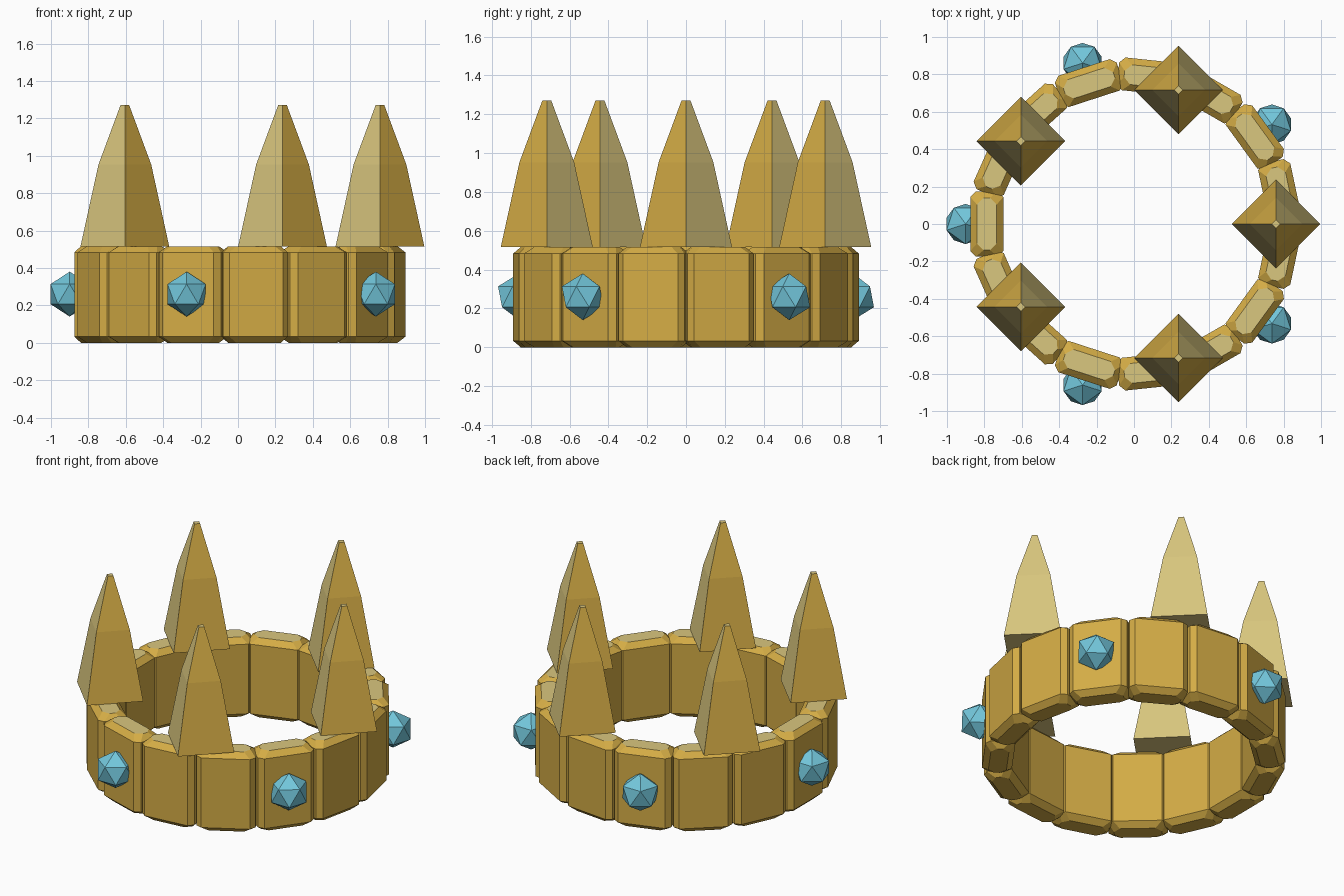
import bpy, bmesh
from math import cos, sin, radians, pi
from mathutils import Matrix

cube = bpy.data.objects.get("Cube")
if cube:
    bpy.data.objects.remove(cube, do_unlink=True)

CENTRE_X = 0.005


def material(name, rgb):
    m = bpy.data.materials.new(name)
    m.use_nodes = True
    m.diffuse_color = (*rgb, 1)
    bsdf = next(n for n in m.node_tree.nodes if n.type == 'BSDF_PRINCIPLED')
    bsdf.inputs["Base Color"].default_value = (*rgb, 1)
    return m


gold = material("gold", (0.658, 0.413, 0.06))
pale_gold = material("pale gold", (0.70, 0.57, 0.21))
gem_blue = material("gem blue", (0.17, 0.57, 0.71))


def make_object(name, bm, mats):
    bmesh.ops.recalc_face_normals(bm, faces=bm.faces)
    mesh = bpy.data.meshes.new(name)
    bm.to_mesh(mesh)
    bm.free()
    for m in mats:
        mesh.materials.append(m)
    obj = bpy.data.objects.new(name, mesh)
    bpy.context.collection.objects.link(obj)
    return obj


def loft(bm, rings):
    """Skin a stack of (outline, z) rings and cap both ends."""
    loops = [[bm.verts.new((x, y, z)) for x, y in pts] for pts, z in rings]
    n = len(loops[0])
    for a, b in zip(loops, loops[1:]):
        for i in range(n):
            j = (i + 1) % n
            bm.faces.new((a[i], a[j], b[j], b[i]))
    bm.faces.new(loops[0][::-1])
    return bm.faces.new(loops[-1])


def octagon(w, l, c):
    """Rectangle of half sizes w, l with corners cut by c."""
    return [(w, c - l), (w, l - c), (w - c, l), (c - w, l),
            (-w, l - c), (-w, c - l), (c - w, -l), (w - c, -l)]


def diamond(r):
    return [(r, 0), (0, r), (-r, 0), (0, -r)]


def place(obj, radius, degrees, z=0, turn=True):
    a = radians(degrees)
    obj.matrix_world = (Matrix.Translation((CENTRE_X + radius * cos(a), radius * sin(a), z))
                        @ Matrix.Rotation(a if turn else 0, 4, 'Z'))


# Band of chamfered blocks with pale tops
for i in range(15):
    bm = bmesh.new()
    body, end = octagon(0.088, 0.174, 0.03), octagon(0.053, 0.14, 0.036)
    top = loft(bm, [(end, 0), (body, 0.033), (body, 0.483), (end, 0.516)])
    top.material_index = 1
    place(make_object(f"band_block_{i + 1}", bm, [gold, pale_gold]), 0.792, 12 + 24 * i)

# Spikes, all facing the same way, with alternating side colours
for i in range(5):
    bm = bmesh.new()
    loft(bm, [(diamond(0.237), 0), (diamond(0.141), 0.437), (diamond(0.023), 0.755)])
    bm.normal_update()
    for f in bm.faces:
        f.material_index = int(f.normal.x * f.normal.y > -0.1)
    place(make_object(f"spike_{i + 1}", bm, [gold, pale_gold]), 0.754, 72 * i, 0.516, False)

# Faceted gems between the spikes
for i in range(5):
    bm = bmesh.new()
    bmesh.ops.create_icosphere(bm, subdivisions=1, radius=0.12,
                               matrix=Matrix.Rotation(pi / 10, 4, 'Z'))
    place(make_object(f"gem_{i + 1}", bm, [gem_blue]), 0.905, 36 + 72 * i, 0.26)
